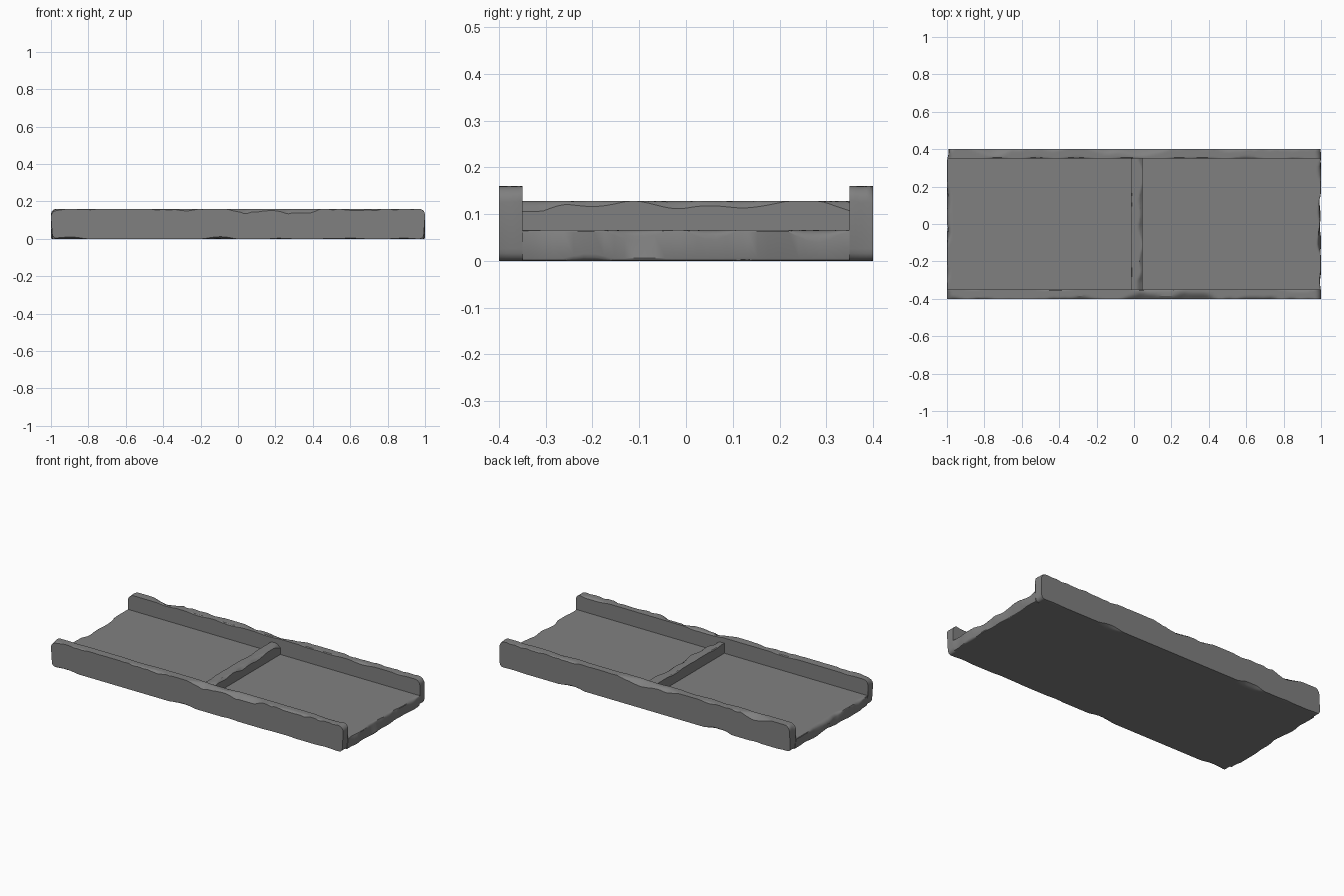
import bpy, bmesh, math
from mathutils import Vector, noise

if "Cube" in bpy.data.objects:
    bpy.data.objects.remove(bpy.data.objects["Cube"])

stone = bpy.data.materials.new("grey_stone")
stone.diffuse_color = (0.216, 0.216, 0.216, 1)
stone.use_nodes = True
stone.node_tree.nodes["Principled BSDF"].inputs["Base Color"].default_value = stone.diffuse_color

WALL, FLOOR, INNER, HALF = 0.16, 0.066, 0.35, 0.4


def chip(a, b, c, size, bias=0.0):
    """Intermittent chip depth, zero where the edge is intact."""
    n = noise.noise(Vector((a, b, c))) + bias
    return size * min(1.0, max(0.0, n * 2.2))


def round_drop(d, r):
    """Drop of a quarter round of radius r at distance d from the end."""
    if r <= 0 or d >= r:
        return 0.0
    return r - math.sqrt(max(0.0, r * r - (r - d) ** 2))


def loft(name, stations):
    """Skin stations, each a (top points, bottom points) pair of equal length."""
    bm = bmesh.new()
    rings = []
    for top, bot in stations:
        rings.append([bm.verts.new(p) for p in top + bot[::-1]])
    n = len(rings[0])
    for a, b in zip(rings, rings[1:]):
        for i in range(n):
            j = (i + 1) % n
            bm.faces.new((a[i], a[j], b[j], b[i]))
    for ring in (rings[0], rings[-1]):
        for i in range(n // 2 - 1):
            bm.faces.new((ring[i], ring[i + 1], ring[n - 2 - i], ring[n - 1 - i]))
    bmesh.ops.remove_doubles(bm, verts=bm.verts, dist=1e-5)
    bmesh.ops.dissolve_degenerate(bm, edges=bm.edges, dist=1e-5)
    bmesh.ops.recalc_face_normals(bm, faces=bm.faces)
    me = bpy.data.meshes.new(name)
    bm.to_mesh(me)
    bm.free()
    me.materials.append(stone)
    ob = bpy.data.objects.new(name, me)
    bpy.context.collection.objects.link(ob)
    bpy.ops.object.select_all(action='DESELECT')
    ob.select_set(True)
    bpy.context.view_layer.objects.active = ob
    bpy.ops.object.shade_smooth_by_angle(angle=math.radians(30))
    return ob


# Channel slab: columns across y, flagged as wall or floor
wall_ys = [HALF, 0.394, 0.386, 0.375, 0.362, 0.355, INNER]
floor_ys = [-INNER + 2 * INNER * i / 32 for i in range(33)]
columns = [(-y, True) for y in wall_ys] + [(y, False) for y in floor_ys]
columns += [(y, True) for y in reversed(wall_ys)]
near = [0, 0.002, 0.005, 0.009, 0.014, 0.02, 0.028, 0.037]
xs = [-1 + d for d in near]
xs += [-0.95 + 1.9 * i / 95 for i in range(96)]
xs += [1 - d for d in reversed(near)]


def slab_points(x):
    top, bot = [], []
    d = 1 - abs(x)
    end = 3.0 if x > 0 else -3.0
    for y, is_wall in columns:
        side = 7.0 if y > 0 else -7.0
        edge = HALF - abs(y)
        zb = round_drop(d, 0.006 + chip(y * 7, end, 1.3, 0.018, 0.05))
        if is_wall:
            # chipped outer and inner rims, rounded wall ends
            outer = chip(x * 5, side, 0.4, 0.022, 0.02) + chip(x * 17, side, 2.2, 0.008)
            inner = chip(x * 6, side, 5.7, 0.008)
            zt = WALL - max(0, outer - edge * 0.75)
            zt -= max(0, inner - (abs(y) - INNER))
            zt -= round_drop(d, 0.034 + 0.012 * noise.noise(Vector((y * 30, end, 8))))
            # chipped underside rim
            under = chip(x * 5, side, 9.1, 0.016, -0.05)
            zb = max(zb, round_drop(d, 0.026)) + max(0, under - edge * 0.7)
        else:
            zt = FLOOR - round_drop(d, 0.003 + chip(y * 8, end, 4.6, 0.024, 0.08))
        # slightly broken end faces
        pull = chip(y * 9, end, 6.5, 0.012) * max(0, 1 - d / 0.037)
        px = x - math.copysign(pull, x)
        low = chip(y * 8, end, 11.5, 0.008) * max(0, 1 - d / 0.037)
        top.append((px, y, zt))
        bot.append((x - math.copysign(low, x), y, zb))
    return top, bot


loft("channel_slab", [slab_points(x) for x in xs])

# Cross ridge dividing the channel floor
ridge_xs = [-0.017, -0.012, -0.004, 0.012, 0.022, 0.03, 0.036, 0.041, 0.045]
stations = []
for i in range(61):
    y = -0.352 + 0.704 * i / 60
    right = chip(y * 8, 2.5, 3.7, 0.022, 0.1)
    left = chip(y * 9, 4.5, 1.7, 0.007)
    top = []
    for x in ridge_xs:
        z = 0.128 - max(0, right - (0.045 - x) * 0.8) - max(0, left - (x + 0.017))
        top.append((x, y, z))
    stations.append((top, [(x, y, FLOOR - 0.03) for x in ridge_xs]))
loft("cross_ridge", stations)
